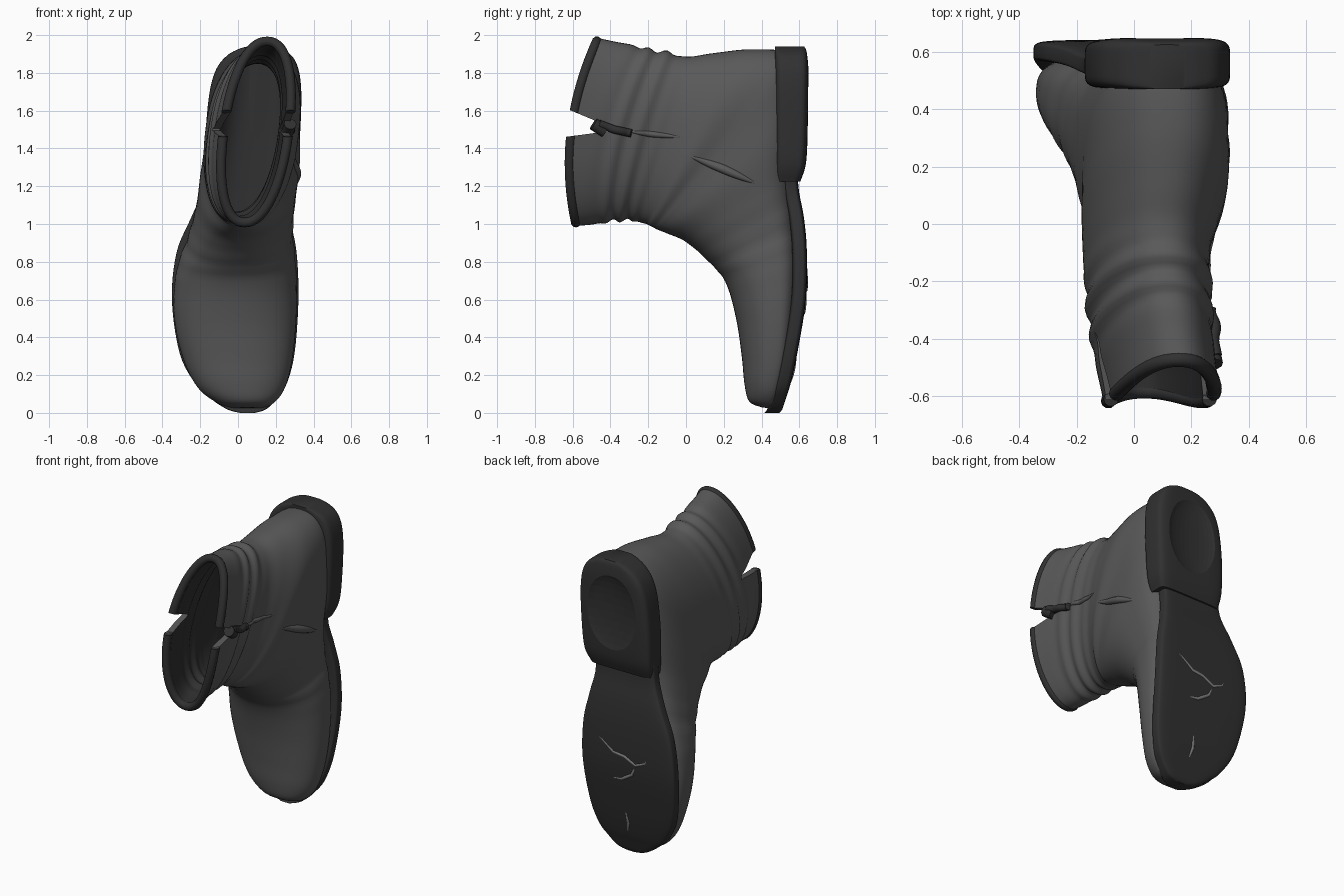
import bpy, bmesh, math
from mathutils import Vector
from mathutils.bvhtree import BVHTree

if "Cube" in bpy.data.objects:
    bpy.data.objects.remove(bpy.data.objects["Cube"])

N, SUB = 64, 6


def material(name, g):
    m = bpy.data.materials.new(name)
    m.diffuse_color = (g, g, g, 1)
    m.use_nodes = True
    m.node_tree.nodes["Principled BSDF"].inputs["Base Color"].default_value = m.diffuse_color
    return m


LEATHER, DARK, WORN = material("leather", .1), material("rubber", .03), material("worn", .2)


def activate(ob):
    bpy.ops.object.select_all(action='DESELECT')
    ob.select_set(True)
    bpy.context.view_layer.objects.active = ob


def finish(ob, mat, angle=50):
    ob.data.materials.clear()
    ob.data.materials.append(mat)
    activate(ob)
    bpy.ops.object.shade_smooth_by_angle(angle=math.radians(angle))
    return ob


def spline(rows, s):
    # Catmull-Rom through the section rows
    i = min(int(s), len(rows) - 2)
    t = s - i
    p = [rows[max(0, min(len(rows) - 1, i + k))] for k in (-1, 0, 1, 2)]
    return [.5 * (2 * b + (c - a) * t + (2 * a - 5 * b + 4 * c - d) * t * t
                  + (3 * b - a - 3 * c + d) * t ** 3) for a, b, c, d in zip(*p)]


def section(row, inset=0, fold=None, wide=0):
    # superellipse between instep point A and outer point B, widest nearer B on the foot
    ay, az, by, bz, xl, xr, e, bow = row
    a, b = Vector((0, ay, az)), Vector((0, by, bz))
    length = (b - a).length
    d = (b - a) / length
    f = .5 + wide * (1 - max(0, d.z))
    wid = (xr - xl) / 2 - inset
    lean = .06 * max(0, d.z)
    pts = []
    for k in range(N):
        t = 2 * math.pi * k / N
        c, s = math.cos(t), math.sin(t)
        ex = e if c > 0 else min(e, 2.2) if wide else e
        v = math.copysign(abs(c) ** (2 / ex), c)
        u = math.copysign(abs(s) ** (2 / ex), s)
        r = fold(t) if fold else 0
        half = length * (1 - f if c > 0 else f) - inset
        p = a + d * (length * f + v * half * (1 + r * .5))
        p.x = (xl + xr) / 2 + u * wid * (1 + r) + lean * v
        p.y -= bow * (1 - v * v)
        pts.append(p)
    return pts


def loft(name, rings, mat, angle=50):
    bm = bmesh.new()
    vs = [[bm.verts.new(p) for p in r] for r in rings]
    for r, q in zip(vs, vs[1:]):
        for k in range(N):
            bm.faces.new((r[k], r[(k + 1) % N], q[(k + 1) % N], q[k]))
    bm.faces.new(vs[0])
    bm.faces.new(vs[-1])
    bmesh.ops.recalc_face_normals(bm, faces=bm.faces)
    me = bpy.data.meshes.new(name)
    bm.to_mesh(me)
    bm.free()
    ob = bpy.data.objects.new(name, me)
    bpy.context.collection.objects.link(ob)
    return finish(ob, mat, angle)


def tube(name, pts, r, mat, closed=False, taper=False):
    cu = bpy.data.curves.new(name, 'CURVE')
    cu.dimensions = '3D'
    cu.bevel_depth, cu.bevel_resolution, cu.use_fill_caps = r, 3, True
    sp = cu.splines.new('POLY')
    sp.points.add(len(pts) - 1)
    for i, (q, p) in enumerate(zip(sp.points, pts)):
        q.co = (*p, 1)
        if taper:
            q.radius = .25 + .75 * math.sin(math.pi * i / (len(pts) - 1))
    sp.use_cyclic_u = closed
    ob = bpy.data.objects.new(name, cu)
    bpy.context.collection.objects.link(ob)
    activate(ob)
    bpy.ops.object.convert(target='MESH')
    return finish(bpy.context.object, mat)


def cut_with(ob, cutter):
    cutter.hide_render = True
    mod = ob.modifiers.new("cut", 'BOOLEAN')
    mod.operation, mod.solver, mod.object = 'DIFFERENCE', 'EXACT', cutter
    activate(ob)
    bpy.ops.object.modifier_apply(modifier=mod.name)


def surface(ob):
    return BVHTree.FromPolygons([v.co.copy() for v in ob.data.vertices],
                                [tuple(p.vertices) for p in ob.data.polygons])


def drape(tree, path, axis, lift=0, steps=8):
    # drop a path (the other two coordinates) onto a surface, looking down +axis
    pts = []
    way = Vector((axis == 0, axis == 1, 0))
    for (h0, z0), (h1, z1) in zip(path, path[1:]):
        for k in range(steps + 1):
            t = k / steps
            h, z = h0 + (h1 - h0) * t, z0 + (z1 - z0) * t
            start = Vector((2, h, z)) if axis == 0 else Vector((h, 2, z))
            hit = tree.ray_cast(start, -way)[0]
            if hit and (not pts or t > 0):
                pts.append(hit + way * lift)
    return pts


# Upper: rows of (Ay, Az, By, Bz, left x, right x, squareness, bow)
foot = [
    (.40, .03, .47, .02, -.02, .12, 2.3, 0), (.335, .06, .49, .05, -.11, .19, 2.5, 0),
    (.31, .15, .52, .13, -.215, .25, 2.8, 0), (.295, .3, .56, .3, -.295, .29, 3, 0),
    (.265, .5, .59, .55, -.34, .31, 3, 0), (.21, .69, .6, .8, -.325, .305, 3, 0),
    (.12, .80, .58, 1.02, -.265, .285, 3, 0), (.0, .905, .56, 1.25, -.22, .30, 2.8, 0),
    (-.10, .95, .58, 1.5, -.2, .32, 2.7, 0), (-.15, .97, .59, 1.75, -.18, .32, 2.5, 0)]
shaft = [
    (-.17, .98, .55, 1.90, -.175, .32, 2.4, 0), (-.19, .99, .35, 1.925, -.175, .32, 2.3, 0),
    (-.21, 1.0, .15, 1.905, -.17, .285, 2.2, 0), (-.25, 1.01, 0, 1.885, -.165, .255, 2.2, 0),
    (-.31, 1.02, -.1, 1.91, -.155, .255, 2.2, .02), (-.39, 1.015, -.2, 1.925, -.145, .26, 2.2, .045),
    (-.47, 1.0, -.3, 1.95, -.125, .265, 2.2, .07), (-.585, .99, -.47, 1.985, -.095, .285, 2.2, .08)]
rows = foot + shaft
last = len(rows) - 1


def folds(s):
    ankle = math.exp(-((s - 14.6) / 1.1) ** 2) * .05
    toe = math.exp(-((s - 5.8) / .8) ** 2) * .012
    return lambda t: (ankle * math.sin(2 * math.pi * s + 1.5 * math.cos(t))
                      + toe * math.sin(3 * math.pi * s))


def lining(s):
    row = spline(rows, s)
    row[2] = min(row[2], .5)
    return section(row, .04, folds(s), .16)


outer = [section(spline(rows, i / SUB), 0, folds(i / SUB), .16) for i in range(last * SUB + 1)]
inner = [lining(i / SUB) for i in range(last * SUB, 4 * SUB, -1)]
upper = loft("boot_upper", outer + inner, LEATHER)
upper.data.materials.append(DARK)
for p in upper.data.polygons:
    if p.index >= N * len(outer):
        p.material_index = 1
side = surface(upper)

# Rolled edge round the opening
rim = tube("opening_binding", section(rows[-1], .018, folds(last), .16), .026, DARK, closed=True)

# Side slits cut through shaft and binding
bm = bmesh.new()
wedge = [(-.8, 1.68), (-.8, 1.44), (-.38, 1.495), (-.38, 1.505)]
face = bm.faces.new([bm.verts.new((-.6, y, z)) for y, z in wedge])
ext = bmesh.ops.extrude_face_region(bm, geom=[face])
bmesh.ops.translate(bm, vec=(1.2, 0, 0),
                    verts=[g for g in ext['geom'] if isinstance(g, bmesh.types.BMVert)])
bmesh.ops.recalc_face_normals(bm, faces=bm.faces)
me = bpy.data.meshes.new("slit_cutter")
bm.to_mesh(me)
bm.free()
cutter = bpy.data.objects.new("slit_cutter", me)
bpy.context.collection.objects.link(cutter)
for ob in (upper, rim):
    cut_with(ob, cutter)
bpy.data.objects.remove(cutter)

# Zip: pull tab, slider and seam behind it
tube("zip_pull", drape(side, [(-.46, 1.53), (-.38, 1.50), (-.29, 1.48)], 0, .012), .022, DARK)
tube("zip_slider", drape(side, [(-.49, 1.53), (-.43, 1.49)], 0, .0), .034, DARK)
tube("zip_seam", drape(side, [(-.30, 1.49), (-.18, 1.475), (-.03, 1.46)], 0, -.004),
     .016, LEATHER, taper=True)

# Leather fold on the ankle
tube("side_fold", drape(side, [(.02, 1.36), (.2, 1.29), (.37, 1.215)], 0, -.006),
     .024, LEATHER, taper=True)

# Sole: (z, left x, right x, bottom y)
sole = [(0, .01, .09, .495), (.02, -.06, .15, .51), (.08, -.15, .21, .53), (.16, -.23, .26, .555),
        (.32, -.31, .30, .59), (.6, -.35, .32, .635), (.85, -.325, .31, .64),
        (1.03, -.25, .275, .625), (1.2, -.18, .25, .595), (1.4, -.17, .29, .59), (1.6, -.15, .31, .59)]
srows = [(y - .08, z, y, z, a, b, 6, 0) for z, a, b, y in sole]
sole_ob = loft("sole", [section(spline(srows, i / 5)) for i in range((len(srows) - 1) * 5 + 1)],
               DARK, 40)

# Heel block
heel = [(1.225, -.16, .28, .605), (1.32, -.17, .315, .635), (1.5, -.17, .33, .645),
        (1.7, -.15, .335, .648), (1.82, -.115, .32, .648), (1.89, -.06, .285, .642),
        (1.925, 0, .23, .635), (1.94, .05, .18, .625)]
hrows = [(.47, z, y, z, a, b, 6, 0) for z, a, b, y in heel]
block = loft("heel", [section(spline(hrows, i / 5)) for i in range((len(hrows) - 1) * 5 + 1)], DARK, 40)

# Hollow worn into the heel
bpy.ops.mesh.primitive_uv_sphere_add(segments=32, ring_count=16, location=(.09, .67, 1.6))
hollow = bpy.context.object
hollow.scale = (.2, .055, .28)
cut_with(block, hollow)
bpy.data.objects.remove(hollow)

# Worn cracks across the tread
tread = surface(sole_ob)
cracks = [[(.24, .80), (.16, .76), (.08, .70), (.0, .69), (-.08, .65), (-.15, .68), (-.17, .74)],
          [(-.08, .65), (-.05, .58), (.03, .53), (.12, .52)], [(.03, .32), (.02, .22), (.04, .14)]]
for i, path in enumerate(cracks):
    tube("tread_crack_%d" % (i + 1), drape(tread, path, 1, -.006, 3), .012, WORN, taper=True)
